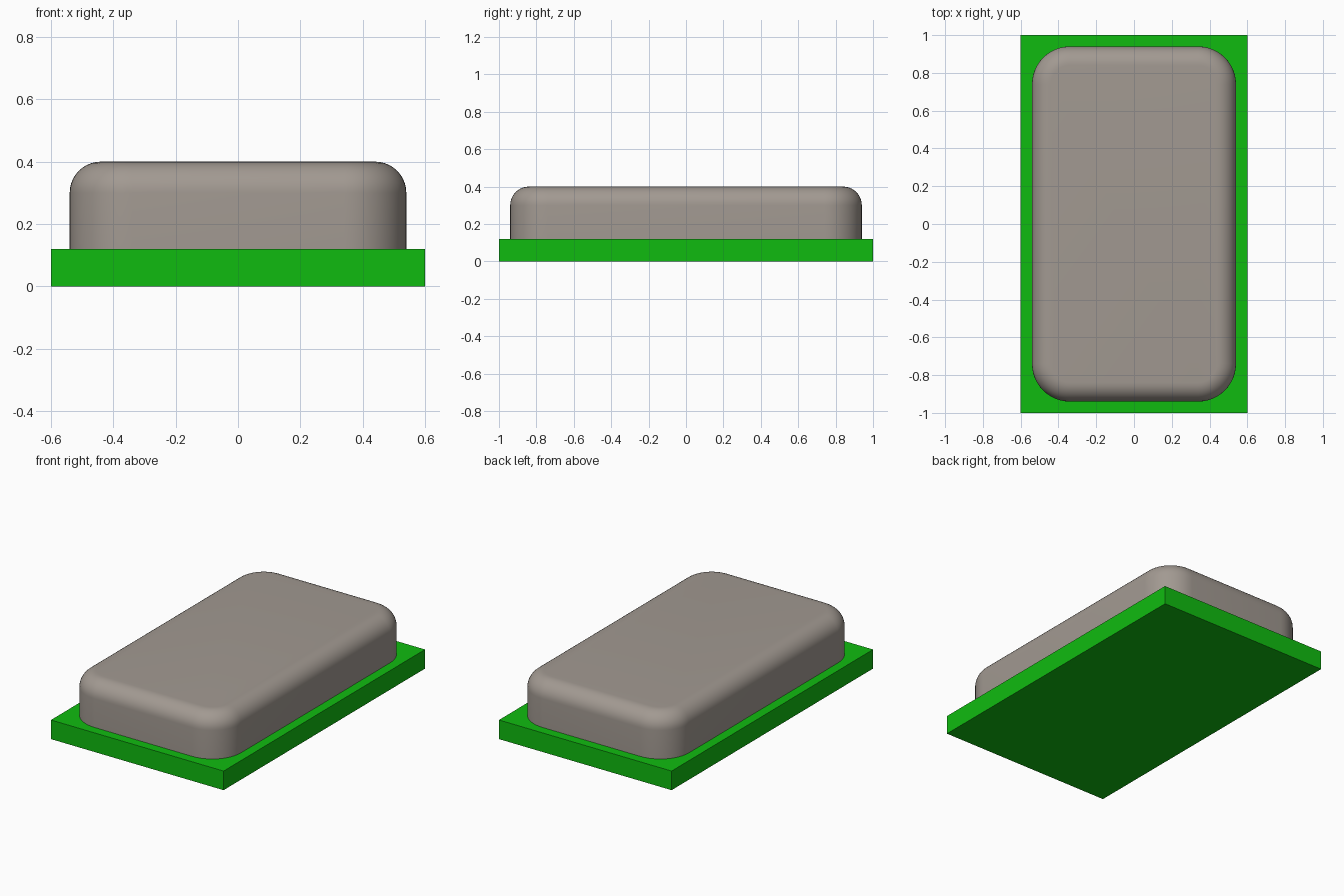
import bpy, bmesh, math
from mathutils import Matrix

if "Cube" in bpy.data.objects:
    bpy.data.objects.remove(bpy.data.objects["Cube"], do_unlink=True)


def make_material(name, rgb):
    mat = bpy.data.materials.new(name)
    mat.use_nodes = True
    color = (*rgb, 1.0)
    mat.diffuse_color = color
    mat.node_tree.nodes["Principled BSDF"].inputs["Base Color"].default_value = color
    return mat


def box(size, z0):
    """Box mesh centred on x and y, standing on z0."""
    bm = bmesh.new()
    bmesh.ops.create_cube(bm, size=1.0)
    bmesh.ops.transform(
        bm, verts=bm.verts,
        matrix=Matrix.Translation((0, 0, z0 + size[2] / 2)) @ Matrix.Diagonal((*size, 1)))
    return bm


def finish(bm, name, mat):
    mesh = bpy.data.meshes.new(name)
    bm.to_mesh(mesh)
    bm.free()
    mesh.materials.append(mat)
    obj = bpy.data.objects.new(name, mesh)
    bpy.context.collection.objects.link(obj)
    return obj


def round_edges(bm, edges, radius, segments):
    bmesh.ops.bevel(bm, geom=edges, offset=radius, offset_type='OFFSET',
                    segments=segments, profile=0.5, affect='EDGES')


BASE_H, TOP = 0.12, 0.40

# Flat rectangular base plate
finish(box((1.2, 2.0, BASE_H), 0), "base_plate",
       make_material("board green", (0.005, 0.5, 0.005)))

# Housing: rounded upright corners, then a smaller fillet around the top rim
bm = box((1.08, 1.88, TOP - BASE_H), BASE_H)
upright = [e for e in bm.edges if abs(e.verts[0].co.z - e.verts[1].co.z) > 0.1]
round_edges(bm, upright, 0.2, 12)
rim = [e for e in bm.edges if all(v.co.z > TOP - 1e-4 for v in e.verts)]
round_edges(bm, rim, 0.1, 10)
housing = finish(bm, "housing", make_material("warm grey", (0.36, 0.32, 0.285)))

bpy.ops.object.select_all(action='DESELECT')
housing.select_set(True)
bpy.context.view_layer.objects.active = housing
bpy.ops.object.shade_smooth_by_angle(angle=math.radians(30))
